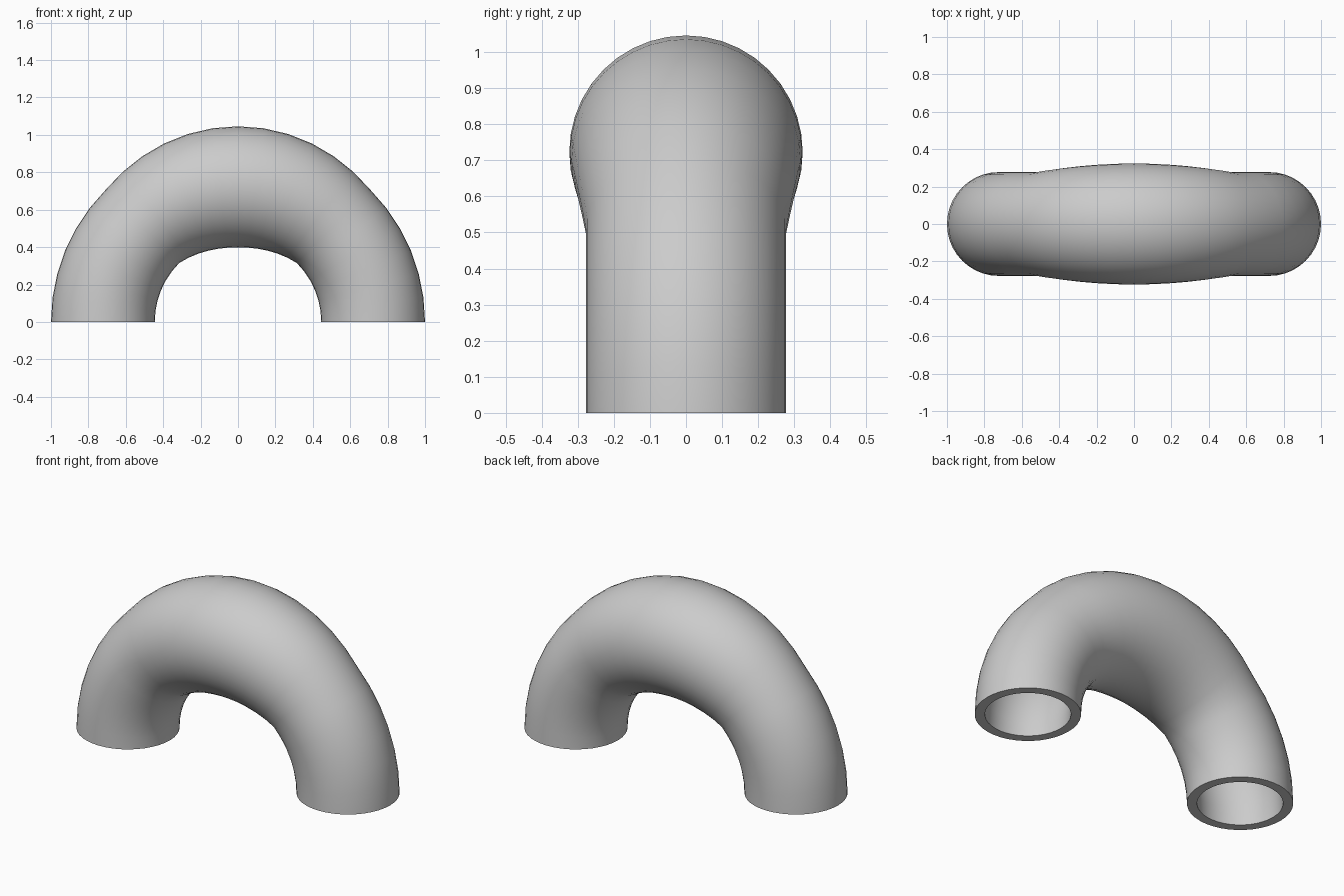
import bpy, bmesh
from math import sin, cos, pi, radians

if "Cube" in bpy.data.objects:
    bpy.data.objects.remove(bpy.data.objects["Cube"])

R = 0.7225          # bend radius of the centre line
STEPS, SIDES = 24, 40
WALL = 0.053


def tube_radius(t):
    # Constant legs, swelling smoothly over the crown
    lo, hi = radians(45), radians(135)
    swell = sin((t - lo) / (hi - lo) * pi) if lo < t < hi else 0
    return 0.2775 + 0.046 * swell


def sweep(bm, inset):
    rings = []
    for i in range(STEPS + 1):
        t = pi * i / STEPS
        r = tube_radius(t) - inset
        ring = []
        for j in range(SIDES):
            a = 2 * pi * j / SIDES
            d = R + r * cos(a)
            ring.append(bm.verts.new((d * cos(t), r * sin(a), d * sin(t))))
        rings.append(ring)
    return rings


def bridge(bm, a, b):
    for j in range(SIDES):
        k = (j + 1) % SIDES
        bm.faces.new((a[j], a[k], b[k], b[j]))


# Hollow half-ring pipe: outer skin, inner bore and annular end rims
bm = bmesh.new()
outer, inner = sweep(bm, 0), sweep(bm, WALL)
for skin in (outer, inner):
    for a, b in zip(skin, skin[1:]):
        bridge(bm, a, b)
for end in (0, -1):
    bridge(bm, outer[end], inner[end])
bmesh.ops.recalc_face_normals(bm, faces=bm.faces)

mesh = bpy.data.meshes.new("pipe_bend")
bm.to_mesh(mesh)
bm.free()
pipe = bpy.data.objects.new("pipe_bend", mesh)
bpy.context.collection.objects.link(pipe)
bpy.context.view_layer.objects.active = pipe
pipe.select_set(True)
bpy.ops.object.shade_smooth_by_angle(angle=radians(35))
